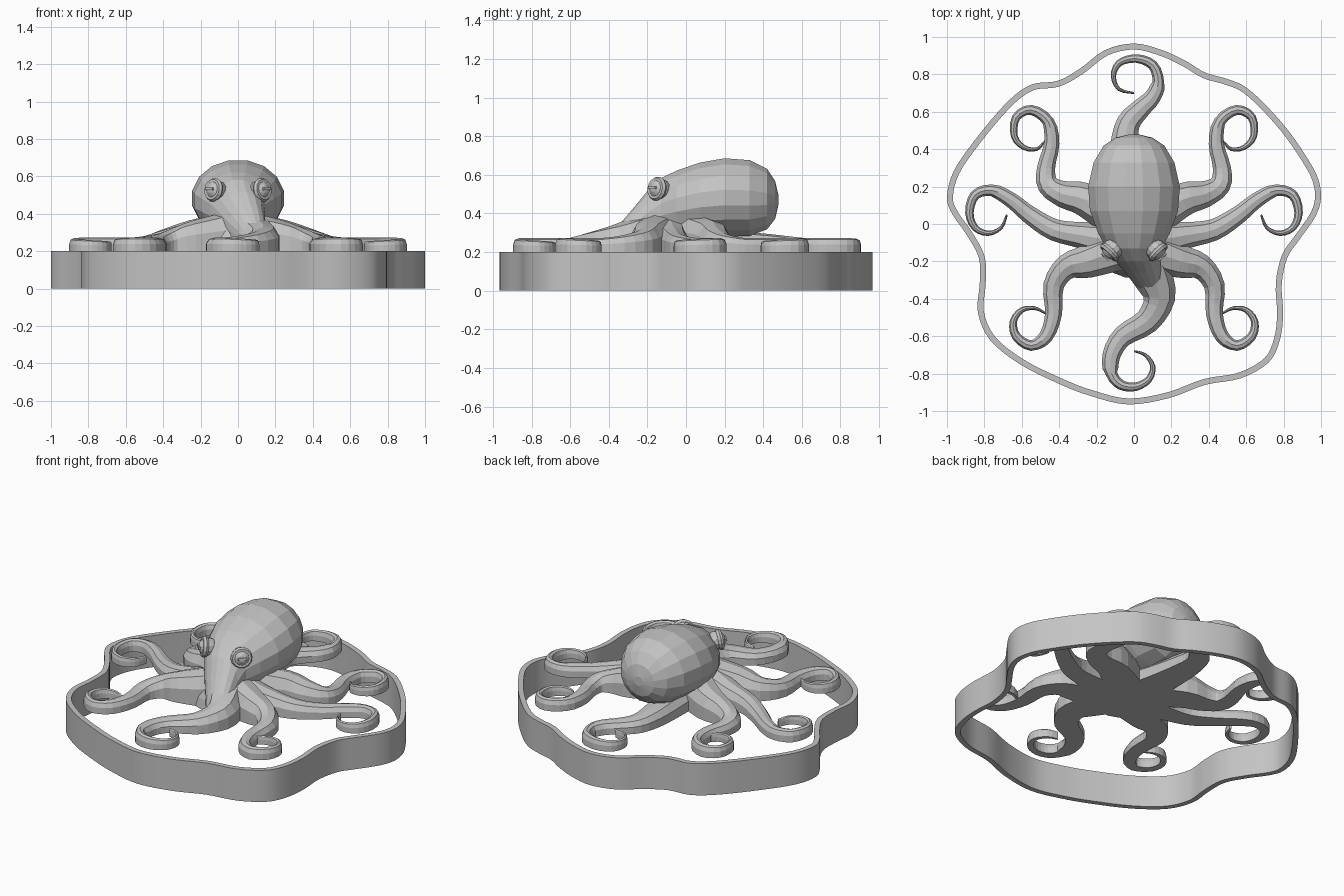
import bpy, math
from mathutils import Vector

if "Cube" in bpy.data.objects:
    bpy.data.objects.remove(bpy.data.objects["Cube"])

grey = bpy.data.materials.new("plain_grey")
grey.diffuse_color = (0.55, 0.55, 0.55, 1)
grey.use_nodes = True
grey.node_tree.nodes["Principled BSDF"].inputs["Base Color"].default_value = grey.diffuse_color
BASE = 0.2  # level of the flat underside


def make(name, verts, faces, smooth=False):
    me = bpy.data.meshes.new(name)
    me.from_pydata([tuple(v) for v in verts], [], faces)
    ob = bpy.data.objects.new(name, me)
    bpy.context.collection.objects.link(ob)
    me.materials.append(grey)
    bpy.ops.object.select_all(action='DESELECT')
    ob.select_set(True)
    bpy.context.view_layer.objects.active = ob
    bpy.ops.object.mode_set(mode='EDIT')
    bpy.ops.mesh.select_all(action='SELECT')
    bpy.ops.mesh.normals_make_consistent(inside=False)
    bpy.ops.object.mode_set(mode='OBJECT')
    if smooth:
        bpy.ops.object.shade_smooth_by_angle(angle=math.radians(35))
    return ob


def loft(name, rings, cyclic=False, smooth=False):
    n, m = len(rings[0]), len(rings)
    faces = []
    for i in range(m if cyclic else m - 1):
        for j in range(n):
            a, b, k = i * n, ((i + 1) % m) * n, (j + 1) % n
            faces.append((a + j, a + k, b + k, b + j))
    if not cyclic:
        faces += [tuple(range(n)), tuple(range((m - 1) * n, m * n))]
    return make(name, [v for r in rings for v in r], faces, smooth)


def spline(pts, steps, cyclic=False):
    """Catmull-Rom curve through 2D points."""
    p = [Vector(q) for q in pts]
    n = len(p)
    get = (lambda i: p[i % n]) if cyclic else (lambda i: p[max(0, min(n - 1, i))])
    out = []
    for i in range(n if cyclic else n - 1):
        a, b, c, d = get(i - 1), get(i), get(i + 1), get(i + 2)
        for s in range(steps):
            t = s / steps
            out.append(0.5 * (2 * b + (c - a) * t + (2 * a - 5 * b + 4 * c - d) * t * t
                              + (3 * b - a - 3 * c + d) * t ** 3))
    return out if cyclic else out + [p[-1]]


def normals(c, cyclic):
    n, out = len(c), []
    for i in range(n):
        a = c[(i - 1) % n] if cyclic else c[max(0, i - 1)]
        b = c[(i + 1) % n] if cyclic else c[min(n - 1, i + 1)]
        t = (b - a).normalized()
        out.append(Vector((t.y, -t.x)))
    return out


def ramp(t, keys):
    for (t0, v0), (t1, v1) in zip(keys, keys[1:]):
        if t <= t1:
            return v0 + (v1 - v0) * (t - t0) / (t1 - t0)
    return keys[-1][1]


# Wavy surrounding wall, outline listed clockwise from the back
outline = [(0, .965), (.15, .93), (.28, .87), (.38, .81), (.5, .775), (.6, .73), (.72, .62),
           (.84, .48), (.94, .33), (.985, .24), (1, .14), (.97, .04), (.88, -.09), (.82, -.18),
           (.79, -.32), (.797, -.48), (.78, -.62), (.72, -.74), (.57, -.825), (.38, -.86),
           (.19, -.93), (-.03, -.965), (-.23, -.92), (-.4, -.855), (-.61, -.75), (-.77, -.62),
           (-.835, -.47), (-.825, -.32), (-.83, -.18), (-.9, -.05), (-.97, .05), (-1, .14),
           (-.965, .28), (-.85, .45), (-.68, .65), (-.55, .745), (-.41, .765), (-.29, .83),
           (-.155, .93)]
curve = spline(outline, 4, True)
wall = []
for p, nrm in zip(curve, normals(curve, True)):
    q = p + nrm * 0.032          # inner side for a clockwise outline
    wall.append([(p.x, p.y, 0), (p.x, p.y, BASE), (q.x, q.y, BASE), (q.x, q.y, 0)])
loft("wavy_wall", wall, True, True)

# Curling arms: flat underside, rounded top, tapering to a thin curl
section = [(-1, 0), (-1, .55), (-.65, .9), (0, 1), (.65, .9), (1, .55), (1, 0)]
width = [(0, .1), (.2, .058), (.35, .042), (.5, .031), (.7, .021), (1, .005)]


def arm(name, pts, fat=1.0, root=0.14):
    c = spline(pts, 3)
    rings = []
    for i, (p, nrm) in enumerate(zip(c, normals(c, False))):
        t = i / (len(c) - 1)
        w = ramp(t, width) * (fat if t < .5 else 1)
        h = ramp(t, [(0, .072), (.6, .072), (1, .05)]) + root * max(0, 1 - t / .35) ** 1.5
        rings.append([(p.x + nrm.x * u * w, p.y + nrm.y * u * w, BASE + v * h) for u, v in section])
    loft(name, rings)


side_arms = {
    "middle_arm": [(.05, -.08), (.16, -.08), (.28, -.06), (.43, -.03), (.56, .05), (.66, .13),
                   (.76, .18), (.85, .155), (.88, .06), (.85, -.02), (.78, -.05), (.71, -.02),
                   (.68, .05)],
    "rear_arm": [(.08, .02), (.26, .13), (.38, .16), (.46, .21), (.47, .3), (.44, .43), (.46, .55),
                 (.55, .61), (.63, .57), (.64, .47), (.59, .41), (.52, .4), (.48, .44)],
    "fore_arm": [(.08, -.14), (.25, -.2), (.36, -.23), (.43, -.33), (.43, -.48), (.47, -.6),
                 (.55, -.65), (.63, -.6), (.645, -.52), (.6, -.46), (.53, -.45), (.47, -.48)],
}
for name, pts in side_arms.items():
    for side, s in (("right", 1), ("left", -1)):
        arm(f"{side}_{name}", [(x * s, y) for x, y in pts], 1.1)
arm("back_arm", [(-.02, .05), (-.04, .22), (-.05, .42), (-.03, .54), (.04, .62), (.1, .68),
                 (.13, .76), (.1, .85), (.01, .885), (-.08, .86), (-.11, .79), (-.08, .72),
                 (0, .7)], 1.2, .06)
arm("front_arm", [(.03, -.15), (.1, -.28), (.135, -.4), (.07, -.52), (-.06, -.6), (-.12, -.7),
                  (-.12, -.8), (-.07, -.86), (.01, -.87), (.08, -.83), (.1, -.76), (.06, -.7),
                  (0, -.68)], 1.3, .16)


def ellipse(cx, cy, rx, ry, n):
    return [(cx + rx * math.cos(2 * math.pi * (i + .5) / n),
             cy + ry * math.sin(2 * math.pi * (i + .5) / n)) for i in range(n)]


# Webbed hub joining the arms under the head
hub = [(.2, -.07, .24, .22), (.26, -.07, .23, .21), (.32, -.08, .18, .18), (.42, -.08, .13, .13)]
loft("arm_hub", [[(x, y, z) for x, y in ellipse(0, cy, rx, ry, 16)] for z, cy, rx, ry in hub])

# Head and bulbous mantle: elliptical sections from back to face
stations = [(.478, .47, .03, .03), (.462, .47, .1, .1), (.42, .475, .165, .16),
            (.33, .48, .22, .2), (.2, .483, .25, .207), (.07, .47, .24, .197),
            (-.05, .445, .195, .18), (-.13, .42, .15, .165), (-.2, .375, .12, .145),
            (-.26, .33, .1, .115), (-.34, .28, .07, .07), (-.4, .25, .04, .03)]
loft("head_and_mantle", [[(x + max(0, -.15 - y) * .45, y, z) for x, z in ellipse(0, cz, rx, rz, 16)]
                         for y, cz, rx, rz in stations])

# Eyes: ball, raised lid ring and slit pupil
for side, s in (("right", 1), ("left", -1)):
    d = Vector((.68 * s, -.7, .15)).normalized()
    c = Vector((.115 * s, -.135, .525))
    rot = d.to_track_quat('Z', 'Y').to_euler()
    bpy.ops.mesh.primitive_uv_sphere_add(segments=12, ring_count=8, radius=.056, location=c, rotation=rot)
    parts = [("eyeball", bpy.context.object)]
    bpy.ops.mesh.primitive_torus_add(major_segments=14, minor_segments=6, major_radius=.047,
                                     minor_radius=.017, location=c + d * .022, rotation=rot)
    parts.append(("eyelid", bpy.context.object))
    bpy.ops.mesh.primitive_cube_add(size=1, location=c + d * .054, rotation=rot)
    bpy.context.object.scale = (.05, .014, .014)
    parts.append(("pupil", bpy.context.object))
    for name, ob in parts:
        ob.name = f"{side}_{name}"
        ob.data.materials.append(grey)
